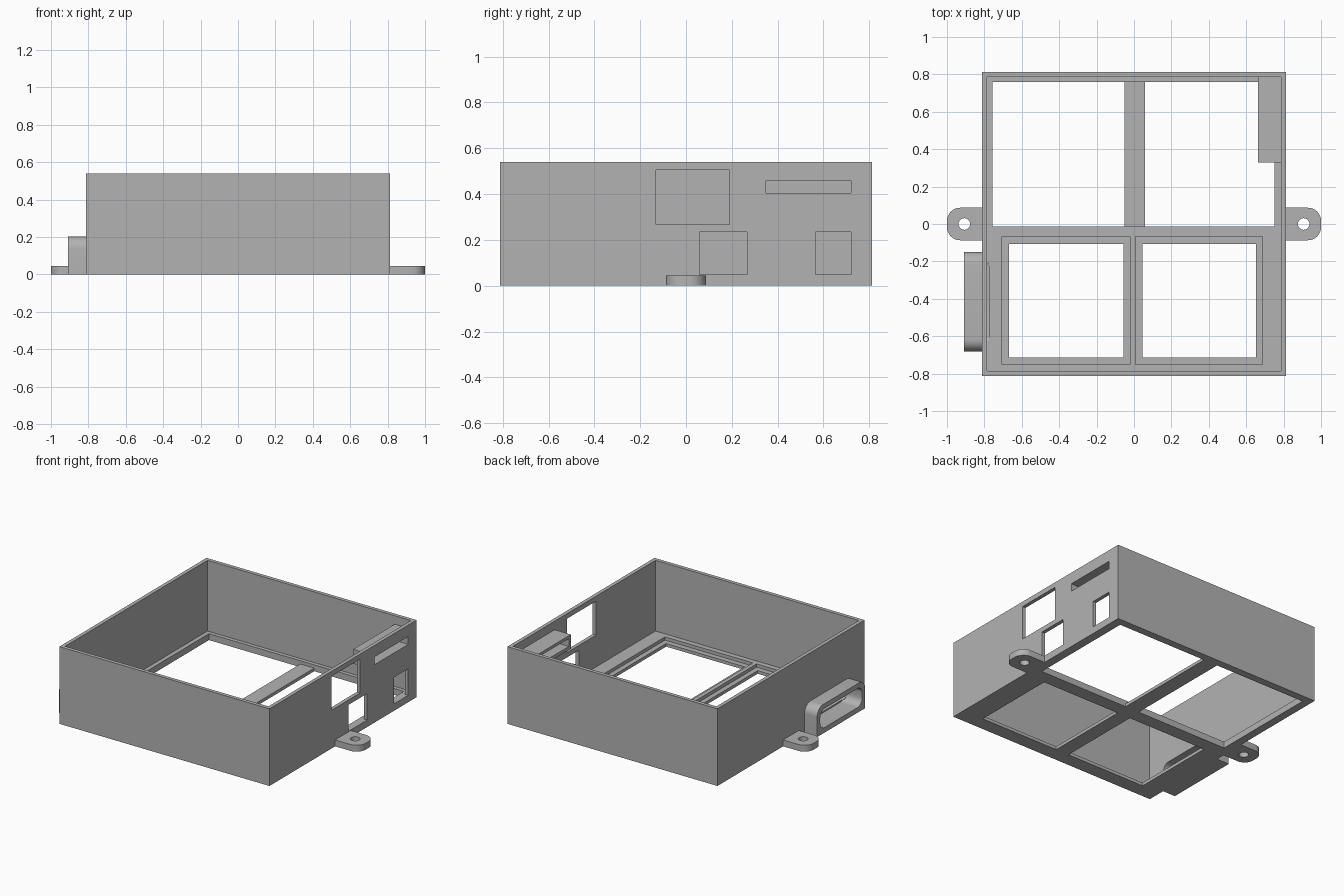
import bpy, bmesh
from math import cos, sin, pi, radians
from mathutils import Vector

cube = bpy.data.objects.get("Cube")
if cube:
    bpy.data.objects.remove(cube, do_unlink=True)

grey = bpy.data.materials.new("matte_grey")
grey.use_nodes = True
grey.diffuse_color = (0.45, 0.45, 0.45, 1)
grey.node_tree.nodes["Principled BSDF"].inputs["Base Color"].default_value = (0.45, 0.45, 0.45, 1)

OUT, INN, HIGH, FLOOR = 0.813, 0.787, 0.54, 0.045


def prism(name, u, v, depth, axis="z", radii=(0, 0, 0, 0)):
    """Rectangle u by v with rounded corners, pushed along an axis."""
    corners = [(u[0], v[0], 1, 1), (u[1], v[0], -1, 1), (u[1], v[1], -1, -1), (u[0], v[1], 1, -1)]
    outline = []
    for i, ((a, b, su, sv), r) in enumerate(zip(corners, radii)):
        if r == 0:
            outline.append((a, b))
            continue
        for k in range(9):
            t = pi + i * pi / 2 + k * pi / 16
            outline.append((a + su * r + r * cos(t), b + sv * r + r * sin(t)))
    bm = bmesh.new()
    lo, hi = depth
    place = (lambda a, b: (lo, a, b)) if axis == "x" else (lambda a, b: (a, b, lo))
    face = bm.faces.new([bm.verts.new(place(a, b)) for a, b in outline])
    grown = bmesh.ops.extrude_face_region(bm, geom=[face])
    shift = Vector((hi - lo, 0, 0)) if axis == "x" else Vector((0, 0, hi - lo))
    bmesh.ops.translate(bm, vec=shift, verts=[g for g in grown["geom"] if isinstance(g, bmesh.types.BMVert)])
    bmesh.ops.recalc_face_normals(bm, faces=bm.faces)
    mesh = bpy.data.meshes.new(name)
    bm.to_mesh(mesh)
    bm.free()
    mesh.materials.append(grey)
    ob = bpy.data.objects.new(name, mesh)
    bpy.context.collection.objects.link(ob)
    return ob


def cut(target, cutter):
    """Subtract the cutter from the target and discard it."""
    cutter.hide_render = True
    mod = target.modifiers.new("cut", "BOOLEAN")
    mod.operation, mod.solver, mod.object = "DIFFERENCE", "EXACT", cutter
    bpy.context.view_layer.objects.active = target
    bpy.ops.object.modifier_apply(modifier=mod.name)
    bpy.data.objects.remove(cutter, do_unlink=True)


# Open-topped case
case = prism("case", (-OUT, OUT), (-OUT, OUT), (0, HIGH))
cut(case, prism("cavity", (-INN, INN), (-INN, INN), (FLOOR, 1)))

# Rear floor opening, split by a thinner bar
cut(case, prism("rear_opening", (-0.757, 0.752), (-0.013, 0.76), (-0.1, 0.2)))
prism("floor_bar", (-0.05, 0.058), (-0.013, 0.76), (0, 0.022))

# Front floor openings with a recessed rim
for left, right in ((-0.707, -0.021), (0.008, 0.688)):
    cut(case, prism("recess", (left, right), (-0.75, -0.068), (0.022, 0.2)))
    cut(case, prism("opening", (left + 0.038, right - 0.035), (-0.713, -0.108), (-0.1, 0.2)))

# Port windows in the left wall
for y, z in (((-0.13, 0.19), (0.268, 0.505)), ((0.06, 0.267), (0.049, 0.234)),
             ((0.565, 0.72), (0.049, 0.234))):
    cut(case, prism("window", y, z, (0.77, 0.9), "x"))

# Card slot with its inner sleeve
sleeve = prism("card_sleeve", (0.328, INN), (0.38, 0.48), (0.662, INN), "x")
for part in (sleeve, case):
    cut(part, prism("slot", (0.35, 0.72), (0.405, 0.459), (0.6, 0.9), "x"))

# Hollow cable port on the right wall
port = prism("cable_port", (-0.682, -0.15), (0, 0.203), (-0.91, -OUT), "x", (0, 0, 0.065, 0.065))
for part in (port, case):
    cut(part, prism("port_slot", (-0.648, -0.184), (0.036, 0.169), (-1, -0.775), "x", (0.05,) * 4))

# Mounting ears
for side, name in ((1, "left_ear"), (-1, "right_ear")):
    span = sorted((side * OUT, side))
    r = 0.07
    ear = prism(name, span, (-0.087, 0.087), (0, FLOOR), "z", (0, r, r, 0) if side > 0 else (r, 0, 0, r))
    mid, h = side * 0.907, 0.031
    cut(ear, prism("screw_hole", (mid - h, mid + h), (-h, h), (-0.1, 0.1), "z", (h * 0.999,) * 4))

# Smooth the rounded corners only
bpy.ops.object.select_all(action="DESELECT")
for ob in bpy.context.scene.objects:
    if ob.type == "MESH" and ob.name in ("cable_port", "left_ear", "right_ear", "case"):
        ob.select_set(True)
        bpy.context.view_layer.objects.active = ob
bpy.ops.object.shade_smooth_by_angle(angle=radians(30))
